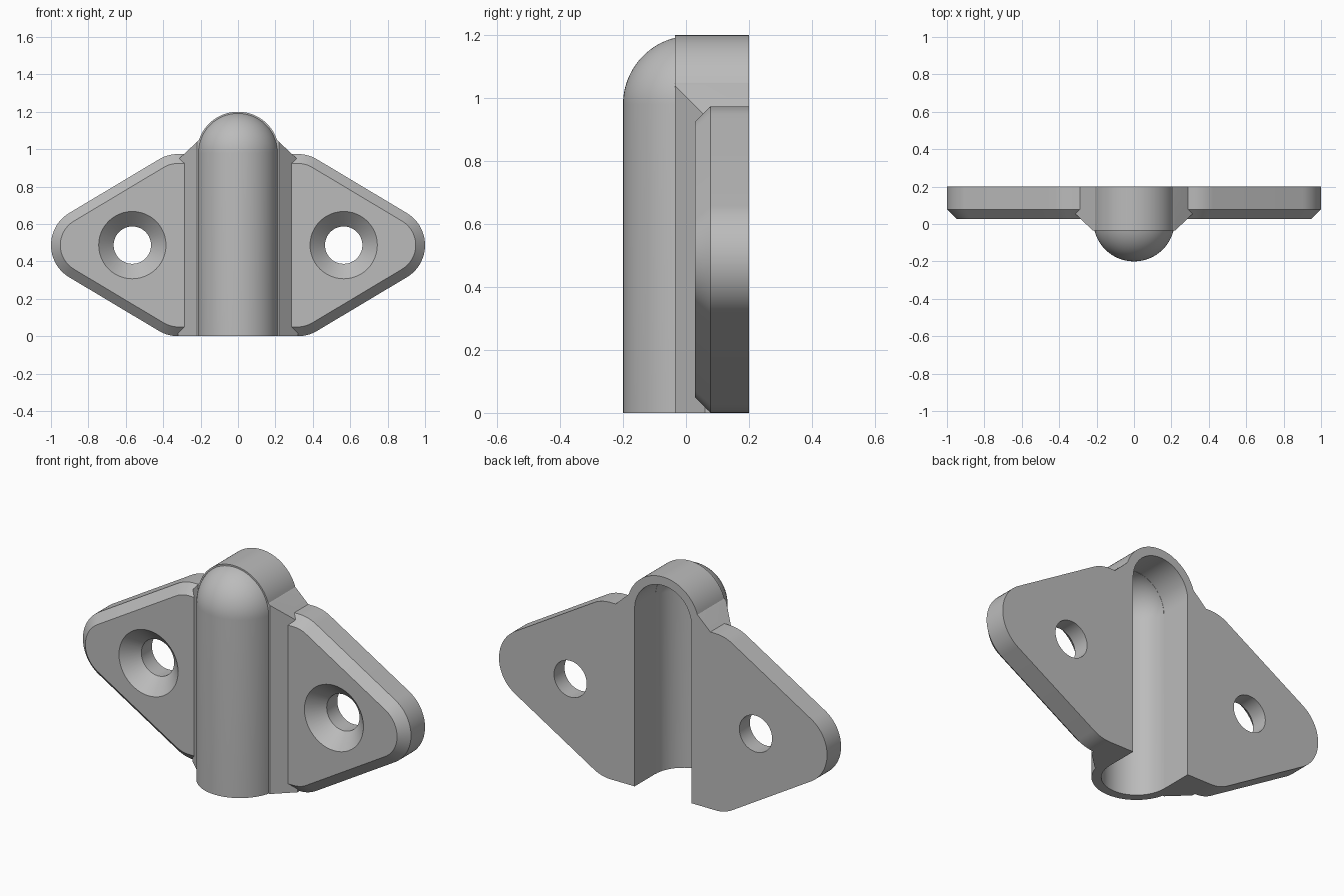
import bpy, bmesh, math

if "Cube" in bpy.data.objects:
    bpy.data.objects.remove(bpy.data.objects["Cube"])

metal = bpy.data.materials.new("grey metal")
metal.diffuse_color = (0.5, 0.5, 0.5, 1)
metal.use_nodes = True
metal.node_tree.nodes["Principled BSDF"].inputs["Base Color"].default_value = metal.diffuse_color
MID, TOP = 0.487, 0.98      # plate centre height, dome centre height


def loft(name, loops):
    """Solid through matching closed loops, capped at both ends."""
    bm = bmesh.new()
    rings = [[bm.verts.new(p) for p in loop] for loop in loops]
    n = len(rings[0])
    for a, b in zip(rings, rings[1:]):
        for i in range(n):
            j = (i + 1) % n
            bm.faces.new((a[i], a[j], b[j], b[i]))
    bm.faces.new(rings[0])
    bm.faces.new(rings[-1])
    bmesh.ops.recalc_face_normals(bm, faces=bm.faces)
    mesh = bpy.data.meshes.new(name)
    bm.to_mesh(mesh)
    bm.free()
    mesh.materials.append(metal)
    obj = bpy.data.objects.new(name, mesh)
    bpy.context.collection.objects.link(obj)
    return obj


def combine(target, tool, operation):
    mod = target.modifiers.new(operation.lower(), 'BOOLEAN')
    mod.operation, mod.object, mod.solver = operation, tool, 'EXACT'
    bpy.context.view_layer.objects.active = target
    bpy.ops.object.modifier_apply(modifier=mod.name)
    bpy.data.objects.remove(tool)


def arc(cx, cz, r, start, end, steps):
    angles = [math.radians(start + (end - start) * i / steps) for i in range(steps + 1)]
    return [(cx + r * math.cos(a), cz + r * math.sin(a)) for a in angles]


def along_y(name, profile, y0, y1):
    return loft(name, [[(x, y, z) for x, z in profile] for y in (y0, y1)])


def capsule(name, r, y, bottom):
    """Upright round post with a domed top."""
    rings = [(r, bottom)] + arc(0, TOP, r, 0, 88, 22)
    return loft(name, [[(x, y + d, z) for x, d in arc(0, 0, s, 0, 354.375, 63)]
                       for s, z in rings])


def plate_outline(r):
    """Rounded flat-topped diamond; r is the corner radius."""
    h = 0.287
    return (arc(0.8, MID, r, -59, 59, 24) + arc(0.32, MID + h, r, 59, 90, 8)
            + arc(-0.32, MID + h, r, 90, 121, 8) + arc(-0.8, MID, r, 121, 239, 24)
            + arc(-0.32, MID - h, r, 239, 270, 8) + arc(0.32, MID - h, r, 270, 301, 8))


# Mounting plate with chamfered front edge
plate = loft("bracket", [[(x, y, z) for x, z in plate_outline(r)]
                         for r, y in ((0.2, 0.2), (0.2, 0.078), (0.15, 0.028))])

# Arched housing with flared flanks, trimmed by a tapering plan
arch = along_y("arch", [(-0.33, 0), (0.33, 0), (0.33, 0.935), (0.213, 1.045)]
               + arc(0, TOP, 0.22, 18, 162, 40)
               + [(-0.213, 1.045), (-0.33, 0.935)], -0.035, 0.2)
plan = [(-0.22, -0.1), (0.22, -0.1), (0.22, -0.035), (0.32, 0.06), (0.32, 0.3),
        (-0.32, 0.3), (-0.32, 0.06), (-0.22, -0.035)]
combine(arch, loft("plan", [[(x, y, z) for x, y in plan] for z in (-0.1, 1.4)]), 'INTERSECT')
combine(plate, arch, 'UNION')

# Domed front post
combine(plate, capsule("post", 0.218, 0.018, 0), 'UNION')

# Open channel running up the back, domed at the top
combine(plate, capsule("channel", 0.172, 0.02, -0.1), 'DIFFERENCE')
slot = along_y("slot", [(-0.173, -0.1), (0.173, -0.1)] + arc(0, TOP, 0.173, 0, 180, 48),
               0.02, 0.3)
combine(plate, slot, 'DIFFERENCE')

# Countersunk screw holes
for side in (-1, 1):
    hole = loft("hole", [[(x, y, z) for x, z in arc(side * 0.565, MID, r, 0, 352.5, 47)]
                         for r, y in ((0.188, 0.02), (0.1, 0.108), (0.1, 0.3))])
    combine(plate, hole, 'DIFFERENCE')

plate.select_set(True)
bpy.context.view_layer.objects.active = plate
bpy.ops.object.shade_smooth_by_angle(angle=math.radians(25))
